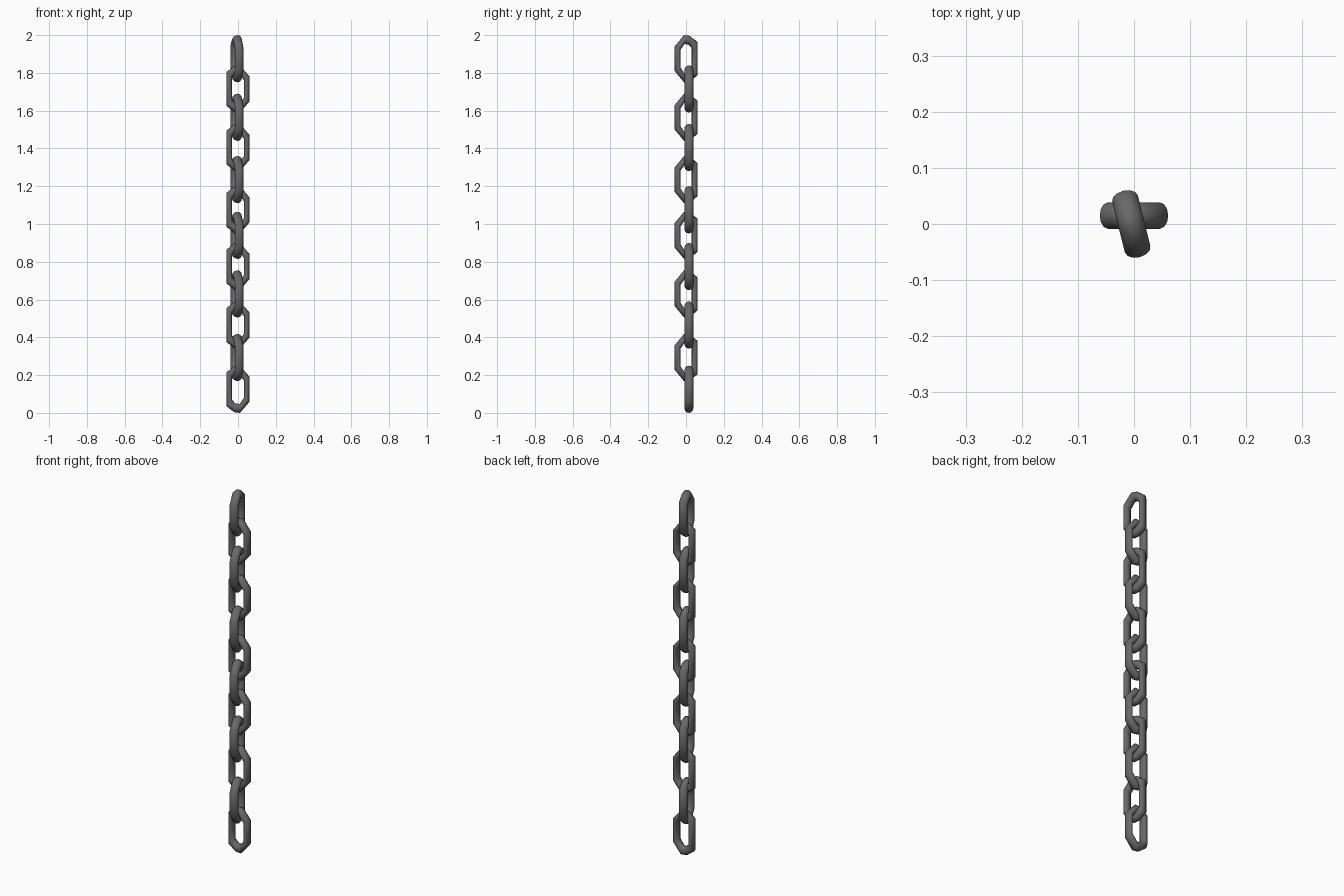
import bpy, bmesh, math
from mathutils import Matrix

if "Cube" in bpy.data.objects:
    bpy.data.objects.remove(bpy.data.objects["Cube"])

steel = bpy.data.materials.new("dark_steel")
steel.diffuse_color = (0.14, 0.14, 0.14, 1)
steel.use_nodes = True
steel.node_tree.nodes["Principled BSDF"].inputs["Base Color"].default_value = steel.diffuse_color

# upper half of the link profile: (outer across, outer up, inner across, inner up)
HALF = [(0.060, 0.090, 0.031, 0.056), (0.019, 0.121, 0.012, 0.076),
        (-0.012, 0.125, -0.010, 0.077), (-0.062, 0.066, -0.032, 0.046)]
LOOP = HALF + [(a, -b, c, -d) for a, b, c, d in reversed(HALF)]
SIDES = 12
DEPTH = 0.0235


def make_link(name, loc, angle):
    bm = bmesh.new()
    rings = []
    for ox, oz, ix, iz in LOOP:
        ring = []
        for k in range(SIDES):
            t = 2 * math.pi * k / SIDES
            f = (1 + math.cos(t)) / 2
            ring.append(bm.verts.new((ix + (ox - ix) * f, DEPTH * math.sin(t), iz + (oz - iz) * f)))
        rings.append(ring)
    for i, a in enumerate(rings):
        b = rings[(i + 1) % len(rings)]
        for k in range(SIDES):
            n = (k + 1) % SIDES
            bm.faces.new((a[k], a[n], b[n], b[k]))
    bmesh.ops.recalc_face_normals(bm, faces=bm.faces)
    for f in bm.faces:
        f.smooth = True
    bm.transform(Matrix.Translation(loc) @ Matrix.Rotation(angle, 4, 'Z'))
    me = bpy.data.meshes.new(name)
    bm.to_mesh(me)
    bm.free()
    me.materials.append(steel)
    bpy.context.collection.objects.link(bpy.data.objects.new(name, me))


# interlocked links, alternating a quarter turn, from top to bottom
TOPS = [2.0, 1.84, 1.69, 1.53, 1.36, 1.20, 1.065, 0.90, 0.755, 0.59, 0.418, 0.25]
for i, top in enumerate(TOPS):
    if i % 2 == 0:
        make_link(f"chain_link_{i + 1}", (-0.005, 0.001, top - 0.125), math.radians(104))
    else:
        make_link(f"chain_link_{i + 1}", (-0.001, 0.015, top - 0.125), math.radians(180))
